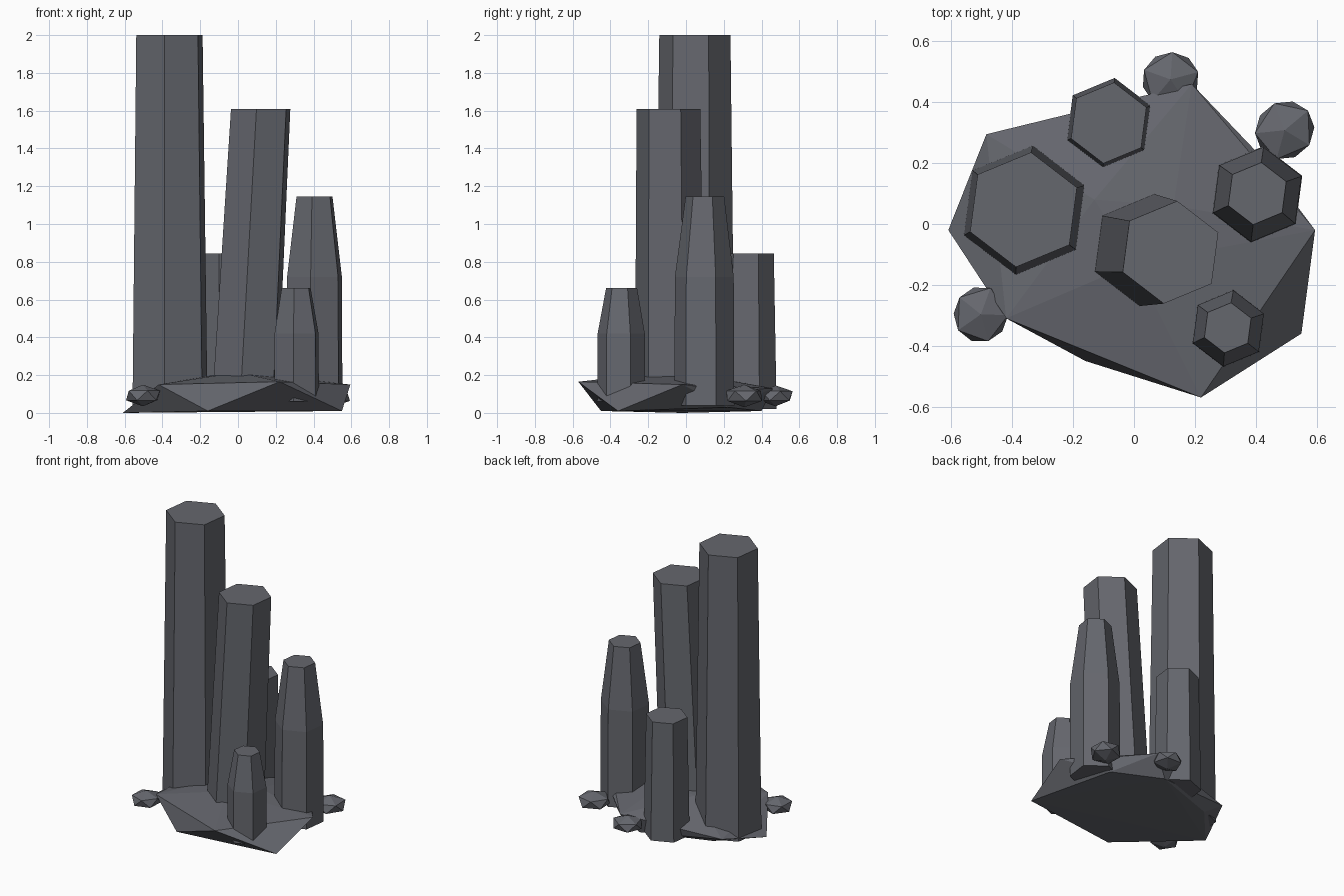
import bpy, bmesh
from math import cos, sin, radians

cube = bpy.data.objects.get("Cube")
if cube:
    bpy.data.objects.remove(cube)

# Single stone colour
stone = bpy.data.materials.new("slate grey")
stone.use_nodes = True
colour = (0.13, 0.135, 0.155, 1)
stone.diffuse_color = colour
bsdf = stone.node_tree.nodes["Principled BSDF"]
bsdf.inputs["Base Color"].default_value = colour
bsdf.inputs["Roughness"].default_value = 0.8


def finish(name, bm):
    bmesh.ops.recalc_face_normals(bm, faces=bm.faces[:])
    mesh = bpy.data.meshes.new(name)
    bm.to_mesh(mesh)
    bm.free()
    mesh.materials.append(stone)
    obj = bpy.data.objects.new(name, mesh)
    bpy.context.collection.objects.link(obj)
    return obj


def column(name, *levels):
    """Six-sided column through levels of (x, y, z, radius)."""
    bm = bmesh.new()
    rings = []
    for x, y, z, r in levels:
        angles = [radians(22.5 + 60 * i) for i in range(6)]
        rings.append([bm.verts.new((x + r * cos(a), y + r * sin(a), z)) for a in angles])
    for low, high in zip(rings, rings[1:]):
        for i in range(6):
            j = (i + 1) % 6
            bm.faces.new((low[i], low[j], high[j], high[i]))
    bm.faces.new(rings[0][::-1])
    bm.faces.new(rings[-1])
    return finish(name, bm)


def pebble(name, centre, size, turn):
    bm = bmesh.new()
    bmesh.ops.create_icosphere(bm, subdivisions=1, radius=1)
    obj = finish(name, bm)
    obj.location, obj.scale = centre, size
    obj.rotation_euler.z = radians(turn)


# Faceted rock base, wrapped around its corner points
corners = [
    (-0.61, -0.02, 0.0), (-0.16, -0.45, 0.01), (0.55, -0.36, 0.01),     # low rim
    (0.38, 0.22, 0.03), (0.08, 0.40, 0.01), (-0.38, 0.24, 0.01),
    (-0.42, -0.31, 0.15), (0.22, -0.57, 0.165), (0.595, -0.02, 0.15),   # high rim
    (0.40, 0.24, 0.12), (0.19, 0.46, 0.13), (-0.485, 0.295, 0.07),
    (-0.13, 0.08, 0.20), (0.0, -0.13, 0.215), (0.13, 0.06, 0.20),       # crown
]
bm = bmesh.new()
for p in corners:
    bm.verts.new(p)
bmesh.ops.convex_hull(bm, input=bm.verts[:])
finish("rock_base", bm)

# Hexagonal stone columns
column("tall_column", (-0.36, 0.045, 0.02, 0.215), (-0.363, 0.047, 2.0, 0.19))
column("leaning_column", (0.035, -0.085, 0.04, 0.187), (0.12, -0.093, 1.61, 0.17))
column("back_column", (-0.083, 0.332, 0.02, 0.149), (-0.083, 0.332, 0.845, 0.134))
column("left_column", (0.405, 0.097, 0.04, 0.16), (0.405, 0.097, 0.72, 0.157),
       (0.405, 0.1, 1.145, 0.103))
column("small_column", (0.31, -0.343, 0.06, 0.128), (0.31, -0.343, 0.42, 0.126),
       (0.308, -0.341, 0.66, 0.083))

# Loose stones around the rim
pebble("back_stone", (0.12, 0.475, 0.09), (0.105, 0.1, 0.055), 15)
pebble("back_left_stone", (0.495, 0.308, 0.09), (0.112, 0.105, 0.06), 40)
pebble("front_right_stone", (-0.503, -0.297, 0.092), (0.103, 0.1, 0.057), 70)
